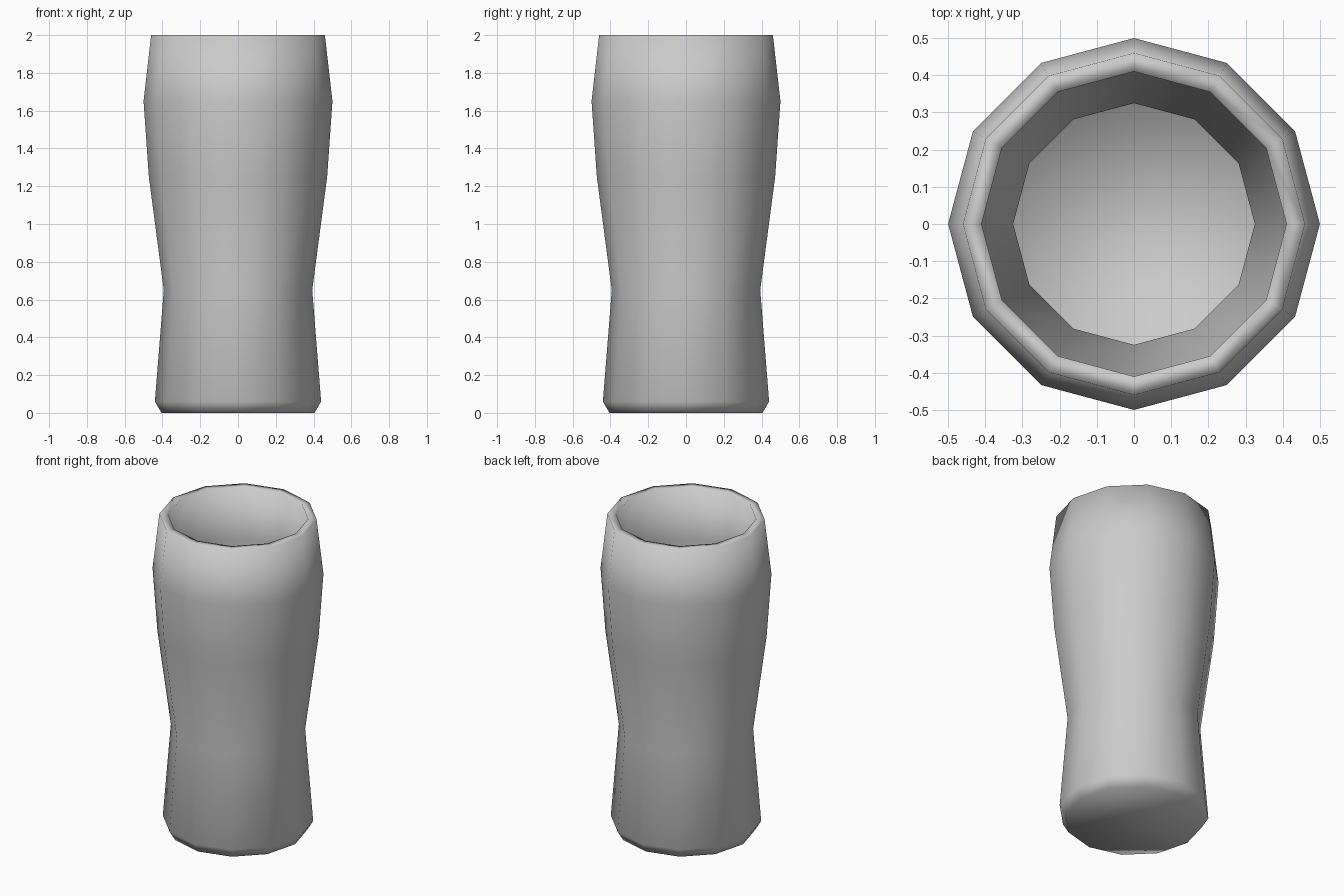
import bpy, bmesh
from math import cos, sin, pi

if "Cube" in bpy.data.objects:
    bpy.data.objects.remove(bpy.data.objects["Cube"])

SIDES = 12

# Profile as (radius, height): outer wall upward, over the rim, inner wall down
profile = [
    (0.405, 0.0), (0.44, 0.06), (0.393, 0.65), (0.472, 1.25), (0.5, 1.65), (0.46, 2.0),
    (0.41, 2.0), (0.437, 1.65), (0.41, 1.26), (0.325, 0.65), (0.375, 0.10), (0.36, 0.065),
]

bm = bmesh.new()
rings = [[bm.verts.new((r * cos(2 * pi * i / SIDES), r * sin(2 * pi * i / SIDES), z))
          for i in range(SIDES)] for r, z in profile]

# Walls between neighbouring rings
for a, b in zip(rings, rings[1:]):
    for i in range(SIDES):
        j = (i + 1) % SIDES
        bm.faces.new((a[i], a[j], b[j], b[i]))

# Underside and inner floor
bm.faces.new(rings[0][::-1])
bm.faces.new(rings[-1])
for f in bm.faces:
    f.smooth = True

mesh = bpy.data.meshes.new("drinking_glass")
bm.to_mesh(mesh)
bm.free()
glass = bpy.data.objects.new("drinking_glass", mesh)
bpy.context.collection.objects.link(glass)
